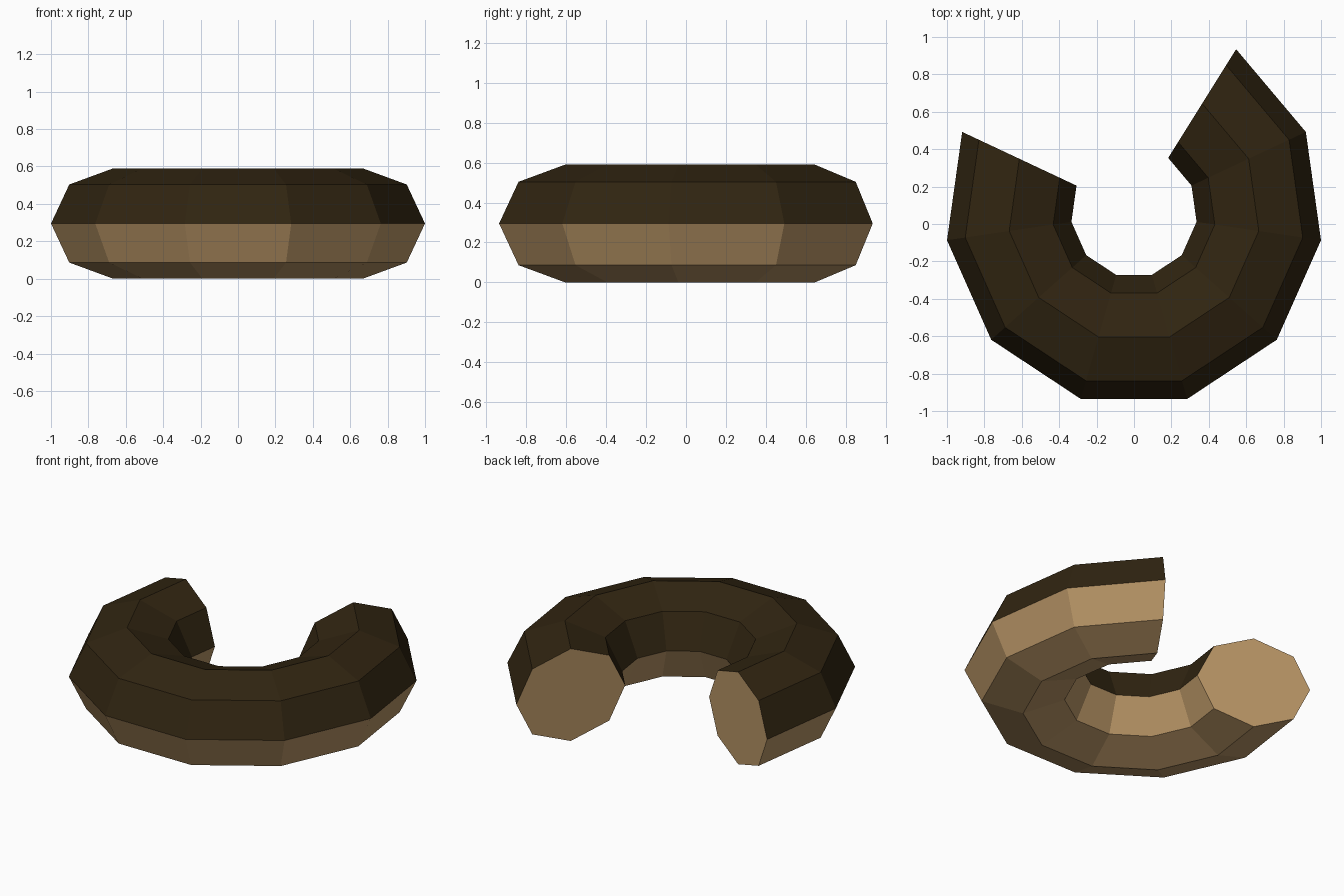
import bpy
import bmesh
from math import cos, sin, pi, tau, radians
from mathutils import Matrix, Vector

cube = bpy.data.objects.get("Cube")
if cube:
    bpy.data.objects.remove(cube)


def make_material(name, rgb):
    mat = bpy.data.materials.new(name)
    mat.use_nodes = True
    mat.diffuse_color = (*rgb, 1)
    mat.node_tree.nodes["Principled BSDF"].inputs["Base Color"].default_value = (*rgb, 1)
    return mat


STEP = tau / 11          # one eleventh of the full ring
STEPS = 8                # segments that remain
MAJOR, MINOR = 0.674, 0.336
HALF_HEIGHT = 0.295

bm = bmesh.new()

# Octagonal tube section, standing upright at the left-hand open end
start = -pi / 2 - 3.5 * STEP
ring = []
for i in range(8):
    a = i * tau / 8
    r = MAJOR + MINOR * cos(a)
    ring.append(bm.verts.new((r * cos(start), r * sin(start), MINOR * sin(a))))
edges = [bm.edges.new((ring[i], ring[i - 1])) for i in range(8)]

# Sweep the section round the ring, then close both bitten ends
bmesh.ops.spin(bm, geom=ring + edges, cent=(0, 0, 0), axis=(0, 0, 1),
               angle=STEP * STEPS, steps=STEPS, use_duplicate=False)
bmesh.ops.holes_fill(bm, edges=[e for e in bm.edges if e.is_boundary], sides=8)

# Make sure the sweep ran through the front
if sum(v.co.y for v in bm.verts) > 0:
    bmesh.ops.rotate(bm, verts=bm.verts, cent=(0, 0, 0),
                     matrix=Matrix.Rotation(-STEP * STEPS, 3, "Z"))

# Slightly flattened in height, slightly long in depth
bmesh.ops.scale(bm, verts=bm.verts, vec=Vector((1, 1.028, HALF_HEIGHT / MINOR)))
bmesh.ops.translate(bm, verts=bm.verts, vec=(0, 0.061, HALF_HEIGHT))
bmesh.ops.recalc_face_normals(bm, faces=bm.faces)

# Icing on the upper half of the ring, dough below and on the open ends
for f in bm.faces:
    is_end = len(f.verts) == 8
    f.material_index = int(not is_end and f.calc_center_median().z > HALF_HEIGHT)
    f.smooth = False

mesh = bpy.data.meshes.new("bitten_ring")
bm.to_mesh(mesh)
bm.free()
mesh.materials.append(make_material("light dough", (0.48, 0.30, 0.132)))
mesh.materials.append(make_material("dark icing", (0.030, 0.018, 0.0055)))
bpy.context.collection.objects.link(bpy.data.objects.new("bitten_ring", mesh))
